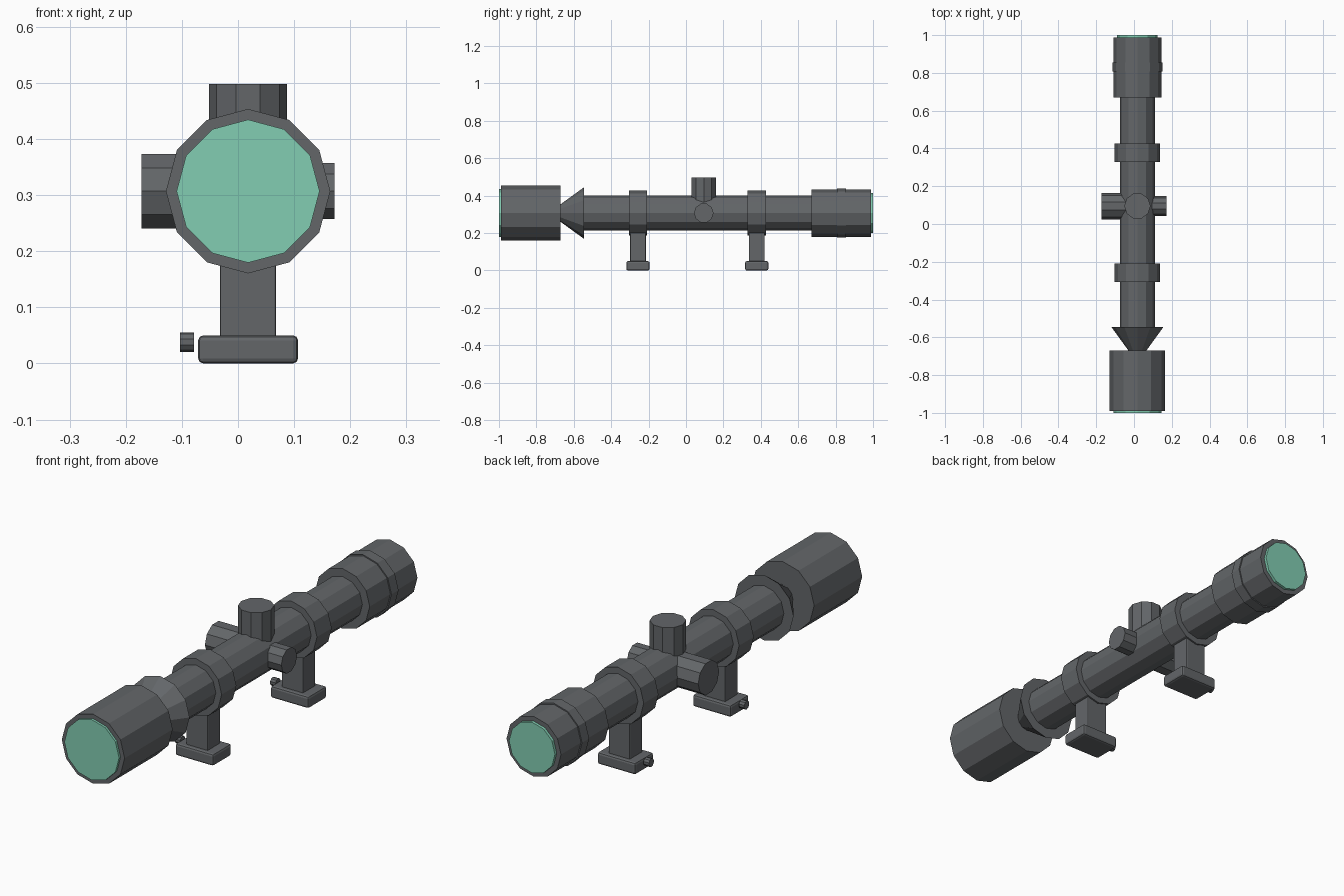
import bpy, math
from mathutils import Vector

if "Cube" in bpy.data.objects:
    bpy.data.objects.remove(bpy.data.objects["Cube"])

CX, CZ = 0.018, 0.307      # optical axis
TY = 0.095                 # turret position along the axis


def material(name, rgb):
    m = bpy.data.materials.new(name)
    m.diffuse_color = (*rgb, 1)
    m.use_nodes = True
    m.node_tree.nodes["Principled BSDF"].inputs["Base Color"].default_value = m.diffuse_color
    return m


GREY = material("gunmetal grey", (0.125, 0.133, 0.141))
GREEN = material("lens green", (0.223, 0.61, 0.445))


def finish(name, mat):
    ob = bpy.context.object
    ob.name = name
    ob.data.materials.append(mat)
    return ob


def rod(name, start, end, r1, r2=None, sides=12, mat=GREY, spin=0.0):
    """Faceted cylinder or cone between two points."""
    a, b = Vector(start), Vector(end)
    bpy.ops.mesh.primitive_cone_add(
        vertices=sides, radius1=r1, radius2=r1 if r2 is None else r2,
        depth=(b - a).length)
    ob = finish(name, mat)
    turn = (b - a).to_track_quat('Z', 'Y').to_matrix().to_4x4()
    for v in ob.data.vertices:          # spin about own axis, then aim
        c, s = math.cos(spin), math.sin(spin)
        p = Vector((v.co.x * c - v.co.y * s, v.co.x * s + v.co.y * c, v.co.z))
        v.co = turn @ p
    ob.location = (a + b) / 2
    return ob


def along(name, y0, y1, r1, r2=None, mat=GREY):
    return rod(name, (CX, y0, CZ), (CX, y1, CZ), r1, r2, mat=mat)


def box(name, lo, hi, bevel):
    lo, hi = Vector(lo), Vector(hi)
    bpy.ops.mesh.primitive_cube_add(size=1, location=(lo + hi) / 2)
    ob = finish(name, GREY)
    for v in ob.data.vertices:
        v.co = v.co * (hi - lo)
    mod = ob.modifiers.new("soft edges", 'BEVEL')
    mod.width, mod.segments = bevel, 2
    return ob


# Body along the optical axis
along("objective_bell", -0.99, -0.67, 0.1465)
along("front_lens", -1.0, -0.98, 0.1275, mat=GREEN)
along("flared_cone", -0.672, -0.545, 0.046, 0.138)
along("main_tube", -0.56, 0.69, 0.093)
along("eyepiece", 0.67, 0.988, 0.127)
along("eyepiece_ring", 0.808, 0.855, 0.132)
along("rear_lens", 0.97, 1.0, 0.107, mat=GREEN)

# Adjustment turrets, ten sided with a corner pointing along y
rod("top_turret", (CX, TY, CZ), (CX, TY, 0.498), 0.0695, sides=10, spin=math.pi / 2)
for name, x, r in (("left_turret", -0.172, 0.070), ("right_turret", 0.172, 0.0525)):
    knob = rod(name, (CX, TY, CZ), (x, TY, CZ), r, sides=10)
    # make sure a corner, not a flat, points along y
    top = max(v.co.z for v in knob.data.vertices)
    if top > r * 0.98:
        for v in knob.data.vertices:
            v.co.y, v.co.z = -v.co.z, v.co.y

# Two identical mounts: clamp ring, post, foot and screw
for side, y in (("front", -0.257), ("rear", 0.378)):
    along(side + "_clamp_ring", y - 0.049, y + 0.049, 0.12)
    box(side + "_post", (CX - 0.05, y - 0.042, 0.03), (CX + 0.05, y + 0.042, 0.25), 0.004)
    box(side + "_foot", (CX - 0.089, y - 0.062, 0.0), (CX + 0.089, y + 0.062, 0.05), 0.009)
    rod(side + "_foot_screw", (-0.078, y, 0.038), (-0.103, y, 0.038), 0.0175, sides=10)
